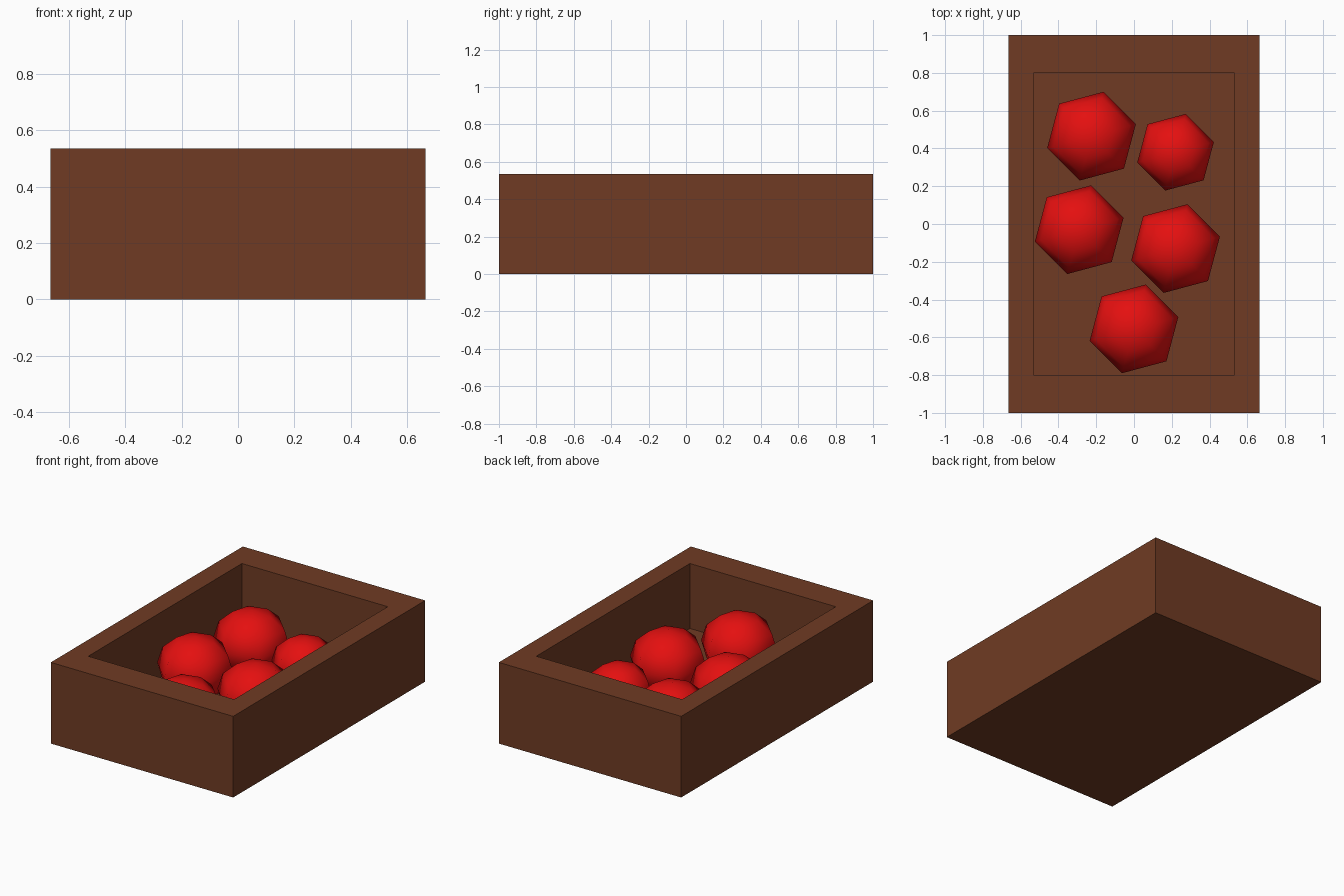
import bpy, bmesh, math
from mathutils import Matrix

if "Cube" in bpy.data.objects:
    bpy.data.objects.remove(bpy.data.objects["Cube"])


def material(name, rgb):
    m = bpy.data.materials.new(name)
    m.diffuse_color = (*rgb, 1.0)
    m.use_nodes = True
    m.node_tree.nodes["Principled BSDF"].inputs["Base Color"].default_value = m.diffuse_color
    return m


def add_object(name, bm, mat):
    bmesh.ops.recalc_face_normals(bm, faces=bm.faces)
    mesh = bpy.data.meshes.new(name)
    bm.to_mesh(mesh)
    bm.free()
    mesh.materials.append(mat)
    ob = bpy.data.objects.new(name, mesh)
    bpy.context.collection.objects.link(ob)
    return ob


brown = material("brown wood", (0.160, 0.044, 0.017))
red = material("bright red", (0.78, 0.005, 0.005))

# Open crate: a block whose top is inset and sunk to leave thick walls
WIDTH, LENGTH, HEIGHT, FLOOR = 1.33, 2.0, 0.535, 0.107
bm = bmesh.new()
bmesh.ops.create_cube(bm, size=1.0, matrix=Matrix.Translation((0, 0, HEIGHT / 2))
                      @ Matrix.Diagonal((WIDTH, LENGTH, HEIGHT, 1)))
bm.normal_update()
top = max(bm.faces, key=lambda f: f.calc_center_median().z)
for sink in (False, True):
    bmesh.ops.inset_region(bm, faces=[top], thickness=0.05)
    for v in top.verts:
        v.co.x = math.copysign(WIDTH * 0.4, v.co.x)
        v.co.y = math.copysign(LENGTH * 0.4, v.co.y)
        v.co.z = FLOOR if sink else HEIGHT
add_object("crate", bm, brown)

# Six-sided smooth balls lying in the crate: x, y, radius
BALLS = [(-0.225, 0.465, 0.243), (0.22, 0.38, 0.21), (-0.29, -0.03, 0.243),
         (0.22, -0.13, 0.243), (0.0, -0.555, 0.243)]
for i, (x, y, r) in enumerate(BALLS, 1):
    bm = bmesh.new()
    bmesh.ops.create_uvsphere(bm, u_segments=6, v_segments=6, radius=1.0)
    rim = next(v.co for v in bm.verts if abs(v.co.z) < 0.01)
    turn = math.radians(15) - math.atan2(rim.y, rim.x)
    bm.transform(Matrix.Translation((x, y, 0.228))
                 @ Matrix.Diagonal((r, r, r * 0.865, 1))
                 @ Matrix.Rotation(turn, 4, 'Z'))
    for f in bm.faces:
        f.smooth = True
    add_object(f"ball_{i}", bm, red)
